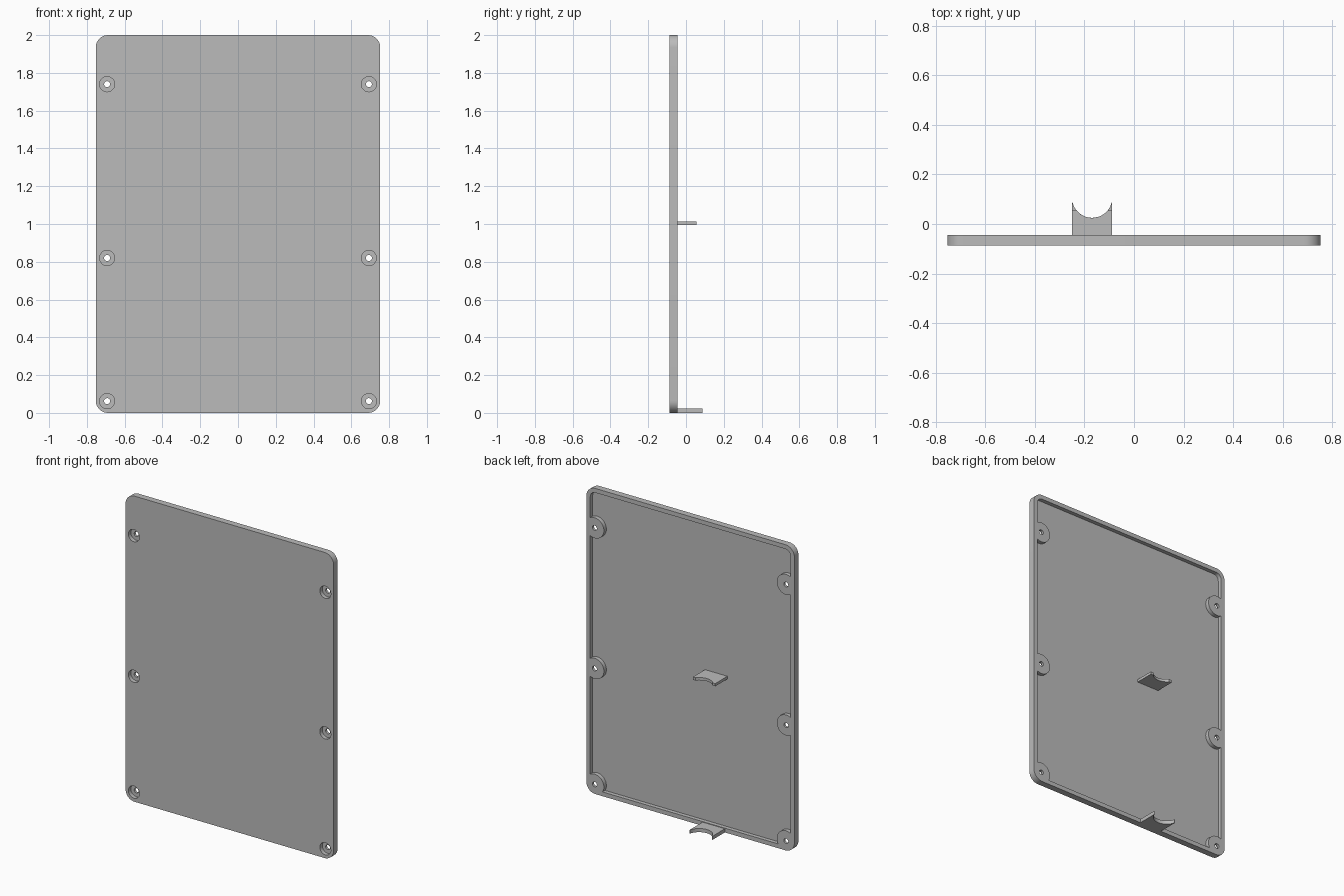
import bpy, bmesh
from math import cos, sin, pi, sqrt, asin, radians

if "Cube" in bpy.data.objects:
    bpy.data.objects.remove(bpy.data.objects["Cube"], do_unlink=True)

HALF_W, HEIGHT, CORNER = 0.753, 2.0, 0.065
FRONT, BACK = -0.087, -0.045
FLOOR, RIM = 0.016, 0.028
SCREWS = [(s * 0.693, z) for s in (-1, 1) for z in (0.062, 0.82, 1.74)]

grey = bpy.data.materials.new("plain grey")
grey.use_nodes = True
grey.diffuse_color = (0.5, 0.5, 0.5, 1)
grey.node_tree.nodes["Principled BSDF"].inputs["Base Color"].default_value = (0.5, 0.5, 0.5, 1)


def prism(name, outline, direction, start, end):
    """Extrude a 2D outline along y (outline in x, z) or along z (outline in x, y)."""
    bm = bmesh.new()
    place = (lambda a, b: (a, start, b)) if direction == "y" else (lambda a, b: (a, b, start))
    face = bm.faces.new([bm.verts.new(place(a, b)) for a, b in outline])
    new = bmesh.ops.extrude_face_region(bm, geom=[face])["geom"]
    d = end - start
    bmesh.ops.translate(bm, vec=(0, d, 0) if direction == "y" else (0, 0, d),
                        verts=[v for v in new if isinstance(v, bmesh.types.BMVert)])
    bmesh.ops.recalc_face_normals(bm, faces=bm.faces)
    mesh = bpy.data.meshes.new(name)
    bm.to_mesh(mesh)
    bm.free()
    mesh.materials.append(grey)
    obj = bpy.data.objects.new(name, mesh)
    bpy.context.collection.objects.link(obj)
    return obj


def circle(cx, cz, r, n=40):
    return [(cx + r * cos(2 * pi * i / n), cz + r * sin(2 * pi * i / n)) for i in range(n)]


def rounded_rect(inset, steps=10):
    r = CORNER - inset
    cx, low, high = HALF_W - CORNER, CORNER, HEIGHT - CORNER
    centres = [(cx, high), (-cx, high), (-cx, low), (cx, low)]
    return [(x + r * cos(a), z + r * sin(a))
            for q, (x, z) in enumerate(centres)
            for a in [(q + i / steps) * pi / 2 for i in range(steps + 1)]]


def cut(target, cutter):
    """Subtract the cutter, then throw it away."""
    cutter.hide_render = True
    mod = target.modifiers.new("cut", "BOOLEAN")
    mod.operation, mod.solver, mod.object = "DIFFERENCE", "EXACT", cutter
    bpy.ops.object.select_all(action="DESELECT")
    bpy.context.view_layer.objects.active = target
    target.select_set(True)
    bpy.ops.object.modifier_apply(modifier=mod.name)
    bpy.data.objects.remove(cutter, do_unlink=True)


# Shallow tray: the pocket keeps the round screw bosses standing
panel = prism("cover_panel", rounded_rect(0), "y", FRONT, BACK)
pocket = prism("pocket_cutter", rounded_rect(RIM), "y", FRONT + FLOOR, BACK + 0.05)
for x, z in SCREWS:
    cut(pocket, prism("boss_cutter", circle(x, z, 0.067), "y", FRONT - 0.05, BACK + 0.1))
cut(panel, pocket)

# Counterbored screw holes
for x, z in SCREWS:
    cut(panel, prism("counterbore_cutter", circle(x, z, 0.04), "y", FRONT - 0.05, FRONT + 0.026))
    cut(panel, prism("hole_cutter", circle(x, z, 0.016, 24), "y", FRONT - 0.05, BACK + 0.05))


# Cradle shelves with a round hollow in the free edge
def cradle(name, root, tip, bottom, top):
    cx, cy, r, half = -0.169, 0.106, 0.081, 0.081
    reach = asin(sqrt(r * r - (cy - tip) ** 2) / r)
    arc = [(cx + r * sin(t), cy - r * cos(t))
           for t in [reach * (1 - i / 12) for i in range(25)]]
    outline = [(cx - half, tip), (cx - half, root), (cx + half, root), (cx + half, tip)] + arc
    return prism(name, outline, "z", bottom, top)


shelves = [cradle("middle_cradle", FRONT + FLOOR, 0.055, 0.994, 1.012),
           cradle("bottom_cradle", BACK, 0.087, 0.0, 0.024)]

# Smooth the round walls, keep edges sharp
bpy.ops.object.select_all(action="DESELECT")
for obj in [panel] + shelves:
    obj.select_set(True)
bpy.context.view_layer.objects.active = panel
bpy.ops.object.shade_smooth_by_angle(angle=radians(30))
